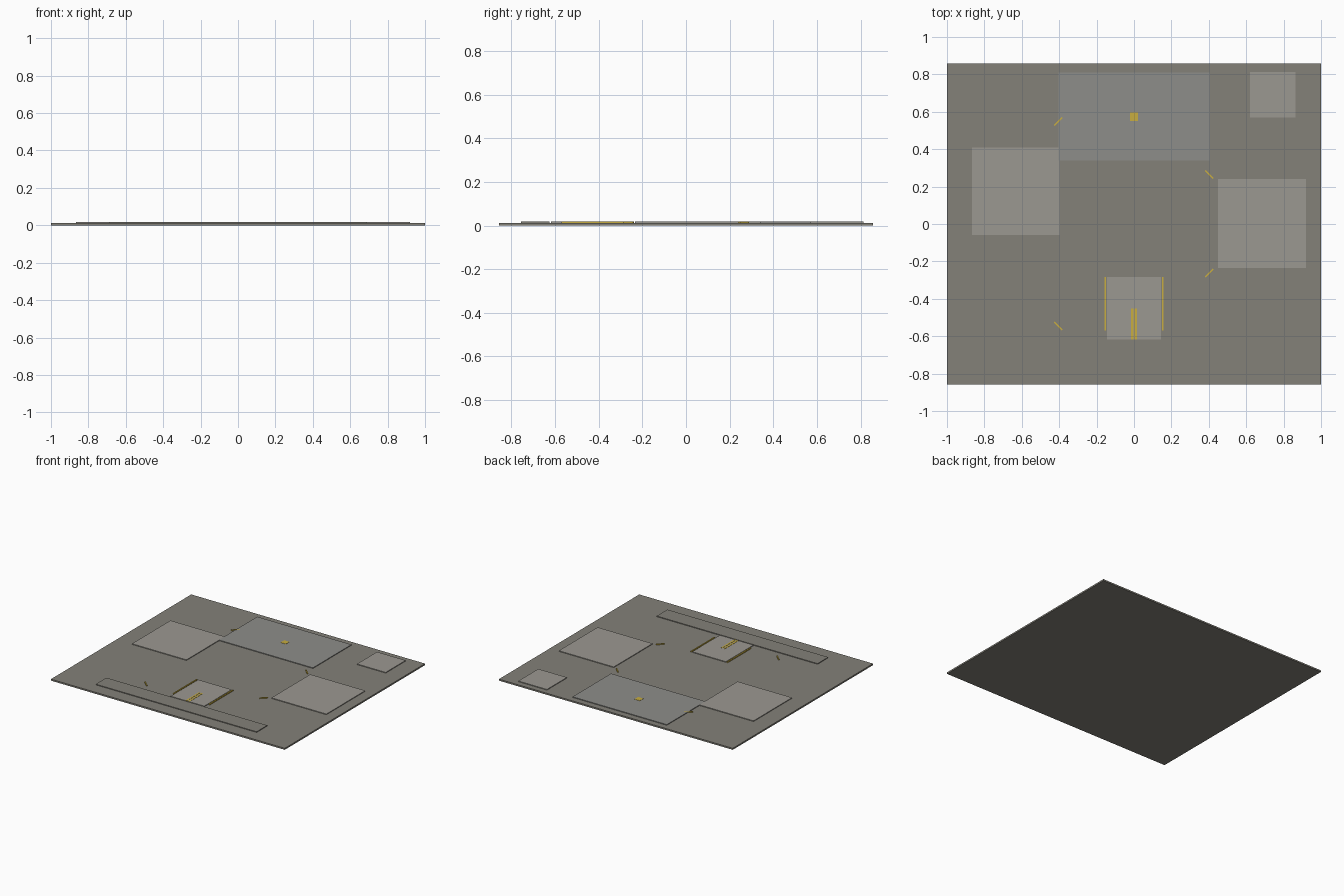
import bpy, math

if "Cube" in bpy.data.objects:
    bpy.data.objects.remove(bpy.data.objects["Cube"])

BASE_H = 0.012    # slab thickness
PAD_TOP = 0.0175  # top of raised pads
MARK_TOP = 0.019  # top of painted markings


def material(name, rgb):
    m = bpy.data.materials.new(name)
    m.diffuse_color = (*rgb, 1)
    m.use_nodes = True
    m.node_tree.nodes["Principled BSDF"].inputs["Base Color"].default_value = m.diffuse_color
    return m


GROUND = material("ground_grey", (0.23, 0.22, 0.19))
PAD = material("pad_grey", (0.33, 0.315, 0.285))
APRON = material("apron_grey", (0.27, 0.27, 0.255))
YELLOW = material("marking_yellow", (0.58, 0.42, 0.05))


def block(name, cx, cy, w, d, z0, z1, mat, angle=0):
    """Flat box centred at (cx, cy), spanning z0 to z1."""
    bpy.ops.mesh.primitive_cube_add(size=1, location=(cx, cy, (z0 + z1) / 2),
                                    rotation=(0, 0, math.radians(angle)))
    o = bpy.context.object
    o.name = name
    o.scale = (w, d, z1 - z0)
    o.data.materials.append(mat)
    return o


# ground slab
block("ground_slab", 0, 0, 2, 1.714, 0, BASE_H, GROUND)

# raised pads: name, centre x, centre y, width, depth, material
for name, cx, cy, w, d, mat in [
    ("back_pad", 0, 0.575, 0.806, 0.47, APRON),
    ("left_pad", -0.632, 0.175, 0.466, 0.47, PAD),
    ("right_pad", 0.685, 0.003, 0.47, 0.474, PAD),
    ("corner_pad", 0.742, 0.692, 0.245, 0.244, PAD),
    ("entrance_pad", 0, -0.45, 0.287, 0.335, PAD),
    ("front_strip", 0, -0.69, 1.376, 0.13, GROUND),
]:
    block(name, cx, cy, w, d, BASE_H, PAD_TOP, mat)

# painted lines either side of the entrance, and the double centre line
for side, s in (("left", -1), ("right", 1)):
    block(side + "_entrance_line", s * 0.154, -0.427, 0.009, 0.286,
          BASE_H, MARK_TOP, YELLOW)
    block(side + "_centre_line", s * 0.0105, -0.535, 0.013, 0.165,
          PAD_TOP, MARK_TOP, YELLOW)

# square marker on the back pad
block("back_marker", 0, 0.574, 0.045, 0.045, PAD_TOP, MARK_TOP, YELLOW)

# diagonal dashes around the middle
for i, (x, y, a) in enumerate([(-0.405, 0.548, 45), (0.403, 0.265, -45),
                               (0.403, -0.262, 45), (-0.405, -0.546, -45)]):
    block(f"diagonal_dash_{i + 1}", x, y, 0.06, 0.008, BASE_H, MARK_TOP, YELLOW, a)
